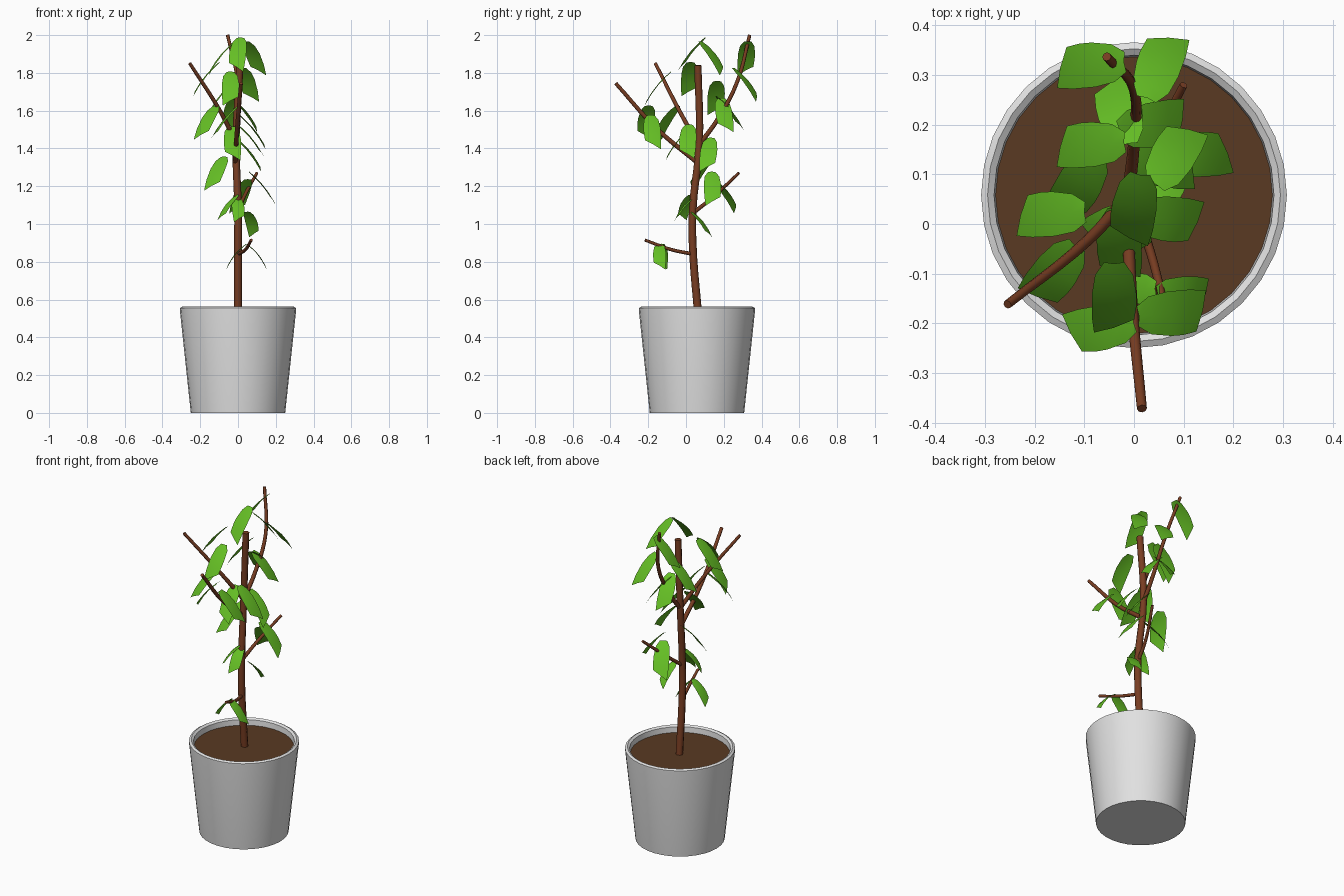
import bpy, bmesh, math
from mathutils import Vector

if "Cube" in bpy.data.objects:
    bpy.data.objects.remove(bpy.data.objects["Cube"])


def material(name, rgb):
    m = bpy.data.materials.new(name)
    m.diffuse_color = (*rgb, 1)
    m.use_nodes = True
    m.node_tree.nodes["Principled BSDF"].inputs["Base Color"].default_value = m.diffuse_color
    return m


POT = material("pot_white", (0.75, 0.75, 0.75))
SOIL = material("soil_brown", (0.10, 0.042, 0.016))
BARK = material("bark_brown", (0.19, 0.047, 0.016))
LEAF = material("leaf_green", (0.13, 0.52, 0.018))
CY = 0.058  # pot centre in y


def smooth(ob, angle):
    bpy.ops.object.select_all(action='DESELECT')
    ob.select_set(True)
    bpy.context.view_layer.objects.active = ob
    if ob.type == 'CURVE':
        bpy.ops.object.convert(target='MESH')
    bpy.ops.object.shade_smooth_by_angle(angle=math.radians(angle))


def add(name, data, mat, angle):
    data.materials.append(mat)
    ob = bpy.data.objects.new(name, data)
    bpy.context.collection.objects.link(ob)
    smooth(ob, angle)


def finish(bm, name, mat, angle):
    me = bpy.data.meshes.new(name)
    bm.to_mesh(me)
    bm.free()
    add(name, me, mat, angle)


def lathe(name, profile, mat, sides=32):
    bm = bmesh.new()
    rings = []
    for r, z in profile:
        angles = [2 * math.pi * i / sides for i in range(sides)]
        rings.append([bm.verts.new((r * math.cos(a), CY + r * math.sin(a), z)) for a in angles])
    for a, b in zip(rings, rings[1:]):
        for i in range(sides):
            j = (i + 1) % sides
            bm.faces.new((a[i], a[j], b[j], b[i]))
    bm.faces.new(rings[0][::-1])
    bm.faces.new(rings[-1])
    finish(bm, name, mat, 40)


def stem(name, r0, r1, *pts):
    """Tapered round tube through a few points."""
    cu = bpy.data.curves.new(name, 'CURVE')
    cu.dimensions = '3D'
    cu.bevel_depth = 1.0
    cu.bevel_resolution = 2
    cu.resolution_u = 5
    cu.use_fill_caps = True
    sp = cu.splines.new('BEZIER')
    sp.bezier_points.add(len(pts) - 1)
    for i, (bp, p) in enumerate(zip(sp.bezier_points, pts)):
        bp.co = p
        bp.handle_left_type = bp.handle_right_type = 'AUTO'
        bp.radius = r0 + (r1 - r0) * i / (len(pts) - 1)
    add(name, cu, BARK, 50)


def leaf(name, centre, heading, size, slant):
    """Arched drooping blade with a slanted tip, heading in degrees from +x."""
    h = math.radians(heading)
    out = Vector((math.cos(h), math.sin(h), 0))
    side = Vector((-out.y, out.x, 0))
    axis = (out * 0.14 - Vector((0, 0, 0.175))) * size
    up = axis.cross(side).normalized()
    up *= math.copysign(1, up.z)
    start = Vector(centre) - axis / 2
    bm = bmesh.new()
    rows = []
    for u, w in ((0, 0.45), (0.15, 0.85), (0.4, 1), (0.65, 1), (0.9, 0.9)):
        row = []
        for s in (-1, 0, 1):
            v = u * (1 + 0.13 * s * slant) if u > 0.5 else u
            p = start + axis * v + side * (s * w * 0.045 * size)
            p += up * (math.sin(math.pi * v) * 0.012 - abs(s) * 0.004)
            row.append(bm.verts.new(p))
        rows.append(row)
    for r, q in zip(rows, rows[1:]):
        for i in range(2):
            bm.faces.new((r[i], r[i + 1], q[i + 1], q[i]))
    finish(bm, name, LEAF, 60)


# Pot with rounded rim and soil
lathe("pot", [(0.25, 0), (0.308, 0.545), (0.308, 0.555), (0.295, 0.562),
              (0.282, 0.553), (0.278, 0.51)], POT)
lathe("soil", [(0.278, 0.50), (0.279, 0.52)], SOIL)

# Trunk and five branches
stem("trunk", .021, .019, (0, .065, .51), (0, .035, .9), (0, .036, 1.08),
     (-.01, .07, 1.42), (.01, .063, 1.84))
stem("branch_back", .013, .009, (-.01, .07, 1.42), (0, .165, 1.55), (0, .27, 1.75), (-.055, .337, 2))
stem("branch_left", .013, .009, (-.01, .06, 1.43), (-.09, -.03, 1.59), (-.255, -.162, 1.85))
stem("branch_front", .013, .01, (-.015, .055, 1.33), (-.005, -.15, 1.5), (.016, -.372, 1.745))
stem("branch_right", .011, .008, (0, .04, 1.06), (.03, .14, 1.14), (.1, .28, 1.27))
stem("branch_low", .01, .008, (0, .04, .84), (.04, -.08, .865), (.07, -.217, .915))

# Leaves: centre and heading; those low on the plant are smaller
LEAVES = [
    (.05, .32, 1.74, 70), (-.09, .32, 1.88, 185), (.08, .14, 1.88, 60), (0, .03, 1.9, 260),
    (-.04, -.15, 1.72, 270), (.08, -.18, 1.49, 5), (-.07, -.21, 1.54, 190),
    (-.17, .02, 1.77, 183), (-.16, -.1, 1.54, 232), (-.09, .16, 1.67, 184),
    (-.03, .23, 1.59, 104), (.04, .2, 1.58, 10), (.13, .14, 1.19, 3), (.02, .21, 1.15, 116),
    (.06, .12, 1.37, 352), (.07, .01, 1.44, 355), (-.11, .08, 1.27, 240),
    (-.03, -.04, 1.43, 272), (-.05, 0, 1.09, 208), (.07, .08, 1, 69),
    (0, -.01, 1.08, 280), (.1, -.14, .83, 0), (-.01, -.13, .83, 180),
]
for i, (x, y, z, heading) in enumerate(LEAVES):
    leaf(f"leaf_{i + 1}", (x, y, z), heading, 1 if z > 1.12 else 0.75, 1 if i % 2 else -1)
